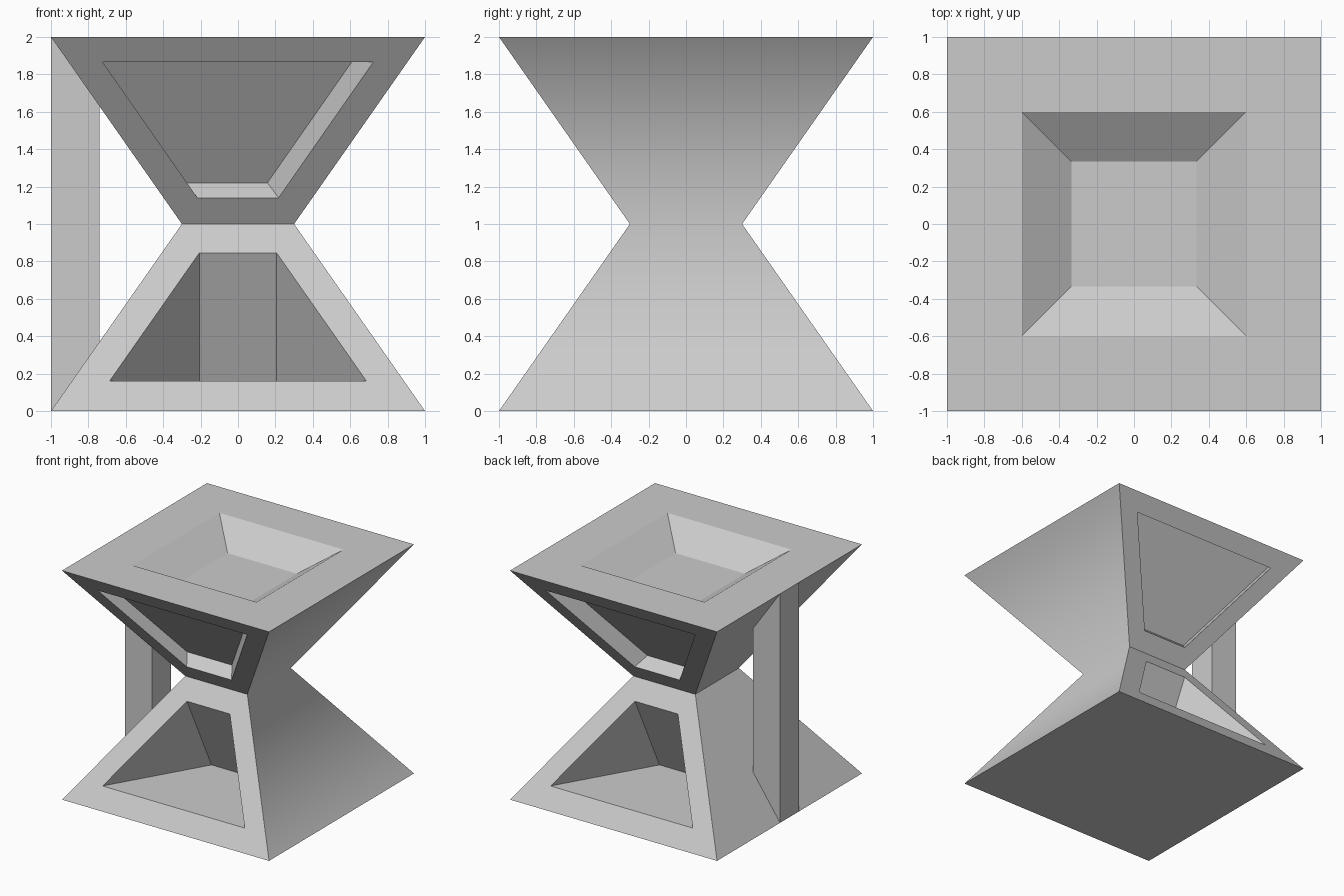
import bpy, bmesh

if "Cube" in bpy.data.objects:
    bpy.data.objects.remove(bpy.data.objects["Cube"])


class Builder:
    """Collects faces by position, welding shared corners."""

    def __init__(self):
        self.bm = bmesh.new()
        self.verts = {}

    def face(self, pts, smooth=False):
        ring = []
        for p in pts:
            key = tuple(round(c, 4) for c in p)
            if key not in self.verts:
                self.verts[key] = self.bm.verts.new(key)
            if self.verts[key] not in ring:
                ring.append(self.verts[key])
        if len(ring) > 2:
            self.bm.faces.new(ring).smooth = smooth

    def rings(self, *loops):
        """Bridge successive four-corner loops, then cap the last one."""
        for a, b in zip(loops, loops[1:]):
            for i in range(4):
                j = (i + 1) % 4
                self.face([a[i], a[j], b[j], b[i]])
        self.face(loops[-1])

    def finish(self, name):
        bmesh.ops.recalc_face_normals(self.bm, faces=self.bm.faces)
        mesh = bpy.data.meshes.new(name)
        self.bm.to_mesh(mesh)
        self.bm.free()
        obj = bpy.data.objects.new(name, mesh)
        bpy.context.collection.objects.link(obj)
        return obj


def square(h, z):
    return [(-h, -h, z), (h, -h, z), (h, h, z), (-h, h, z)]


def slope(z):
    """Half-width of the hourglass at height z."""
    return 0.3 + 0.7 * abs(z - 1)


def on_front(*xz):
    return [(x, -slope(z), z) for x, z in xz]


body = Builder()
base, waist, top = square(1, 0), square(0.3, 1), square(1, 2)

# Base, and top with tapered tray
body.face(base)
body.rings(top, square(0.6, 2), square(0.335, 1.82))

# Plain sides: right one smooth across the waist, left one flat
for a, b in ((base, waist), (waist, top)):
    body.face([a[1], a[2], b[2], b[1]], smooth=True)
    body.face([a[3], a[0], b[0], b[3]])

# Upper niche: opening pushed inward at a slant
upper = on_front((-1, 2), (1, 2), (0.3, 1), (-0.3, 1))
upper_open = on_front((-0.723, 1.865), (0.723, 1.865), (0.217, 1.14), (-0.217, 1.14))
upper_back = [(x - 0.06, y + 0.09, z + 0.08) for x, y, z in upper_open]

# Lower niche: wedge with level floor and sloping back wall
lower = on_front((-1, 0), (1, 0), (0.3, 1), (-0.3, 1))
lower_open = on_front((-0.687, 0.16), (0.687, 0.16), (0.207, 0.845), (-0.207, 0.845))
lower_back = [(-0.207, -0.07, 0.16), (0.207, -0.07, 0.16)] + lower_open[2:]

# Same niches on front and back
for s in (1, -1):
    for loops in ((upper, upper_open, upper_back), (lower, lower_open, lower_back)):
        body.rings(*[[(x, s * y, z) for x, y, z in loop] for loop in loops])
body.finish("hourglass_body")

# Pillar on the left, joining the base and top overhangs
pillar = Builder()
profile = [(-1, 0), (-0.74, 0.371), (-0.74, 1.629), (-1, 2)]
front, back = [[(x, y, z) for x, z in profile] for y in (-0.13, 0.13)]
pillar.face(front)
pillar.rings(front, back)
pillar.finish("left_pillar")
